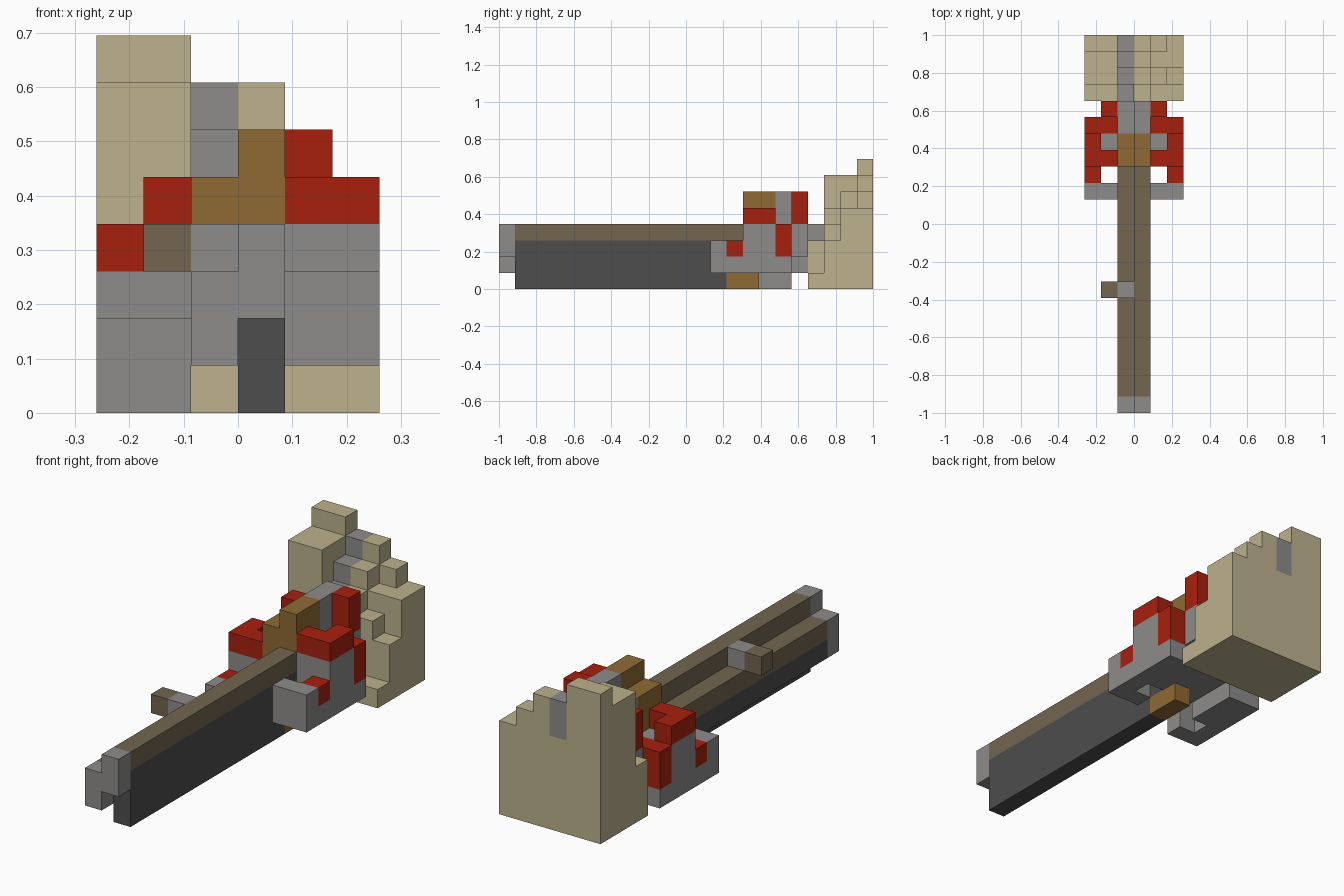
import bpy
import bmesh
from mathutils import Matrix, Vector

U = 2 / 23  # size of one block

old = bpy.data.objects.get("Cube")
if old:
    bpy.data.objects.remove(old, do_unlink=True)


def material(name, rgb):
    m = bpy.data.materials.new(name)
    m.use_nodes = True
    lin = [((c / 255 + 0.055) / 1.055) ** 2.4 for c in rgb] + [1]
    m.diffuse_color = lin
    m.node_tree.nodes["Principled BSDF"].inputs["Base Color"].default_value = lin
    return m


BEIGE = material("beige", (189, 178, 142))
GREY = material("grey", (141, 140, 139))
RED = material("red", (167, 32, 14))
BROWN = material("brown", (143, 106, 52))
TAUPE = material("taupe", (115, 101, 80))
DARK = material("dark grey", (77, 77, 77))


def part(name, mat, *boxes):
    """Boxes in block units: x range, y range, z range."""
    bm = bmesh.new()
    for xs, ys, zs in boxes:
        lo = Vector((xs[0] - 3, ys[0] - 11.5, zs[0])) * U
        hi = Vector((xs[1] - 3, ys[1] - 11.5, zs[1])) * U
        mat4 = Matrix.Translation((lo + hi) / 2) @ Matrix.Diagonal((*(hi - lo), 1))
        bmesh.ops.create_cube(bm, size=1, matrix=mat4)
    me = bpy.data.meshes.new(name)
    bm.to_mesh(me)
    bm.free()
    me.materials.append(mat)
    ob = bpy.data.objects.new(name, me)
    bpy.context.collection.objects.link(ob)
    return ob


# Barrel: two side-by-side bars, the right half one block lower
LOW, HIGH = (2, 3), (3, 4)
part("barrel_body", DARK, (HIGH, (1, 14), (0, 3)), (HIGH, (14, 15), (1, 3)),
     (LOW, (1, 15), (1, 2)))
part("barrel_top", TAUPE, (HIGH, (1, 15), (3, 4)), (LOW, (1, 15), (2, 3)))
part("muzzle", GREY, (HIGH, (0, 1), (2, 4)), (LOW, (0, 1), (1, 3)))

# Side handle
part("handle_base", GREY, (LOW, (7, 8), (3, 4)))
part("handle_knob", TAUPE, ((1, 2), (7, 8), (3, 4)))

# Receiver
part("receiver", GREY, (HIGH, (15, 17), (1, 4)), (HIGH, (17, 19), (1, 6)),
     (LOW, (15, 17), (1, 3)), (LOW, (17, 19), (1, 5)))
part("receiver_cover", BROWN, (HIGH, (15, 17), (4, 6)), (LOW, (15, 17), (3, 5)))
part("trigger_block", BROWN, (HIGH, (14, 16), (0, 1)))

# Side pods, mirrored and one block lower on the right
POD_GREY = [
    ((4, 6), (13, 14), (1, 3)), ((5, 6), (14, 15), (1, 2)),
    ((4, 6), (15, 17), (1, 4)), ((4, 6), (17, 18), (1, 2)),
    ((4, 5), (18, 19), (2, 4)),
]
POD_RED = [
    ((5, 6), (14, 15), (2, 3)), ((4, 6), (15, 16), (4, 5)),
    ((5, 6), (16, 17), (4, 5)), ((4, 6), (17, 18), (2, 4)),
    ((4, 5), (18, 19), (4, 6)),
]


def to_right(boxes):
    return [((6 - x[1], 6 - x[0]), y, (z[0] - 1, z[1] - 1)) for x, y, z in boxes]


part("left_pod", GREY, *POD_GREY)
part("left_pod_trim", RED, *POD_RED)
part("right_pod", GREY, *to_right(POD_GREY))
part("right_pod_trim", RED, *to_right(POD_RED))

# Stepped stock: column heights per row, front to back
STEPS = {19: "333311", 20: "774543", 21: "775655", 22: "775765"}
STEPS[19] = "333311"
stock = []
for row, heights in STEPS.items():
    for col, h in enumerate(heights):
        stock.append(((col, col + 1), (row, row + 1), (0, int(h))))
stock.append(((0, 2), (22, 23), (7, 8)))
part("stock", BEIGE, *stock)

# Grey strip climbing the stock
part("stock_strip", GREY, (LOW, (19, 20), (3, 4)), (LOW, (20, 21), (4, 5)),
     (LOW, (21, 22), (5, 6)), (LOW, (22, 23), (5, 7)))
